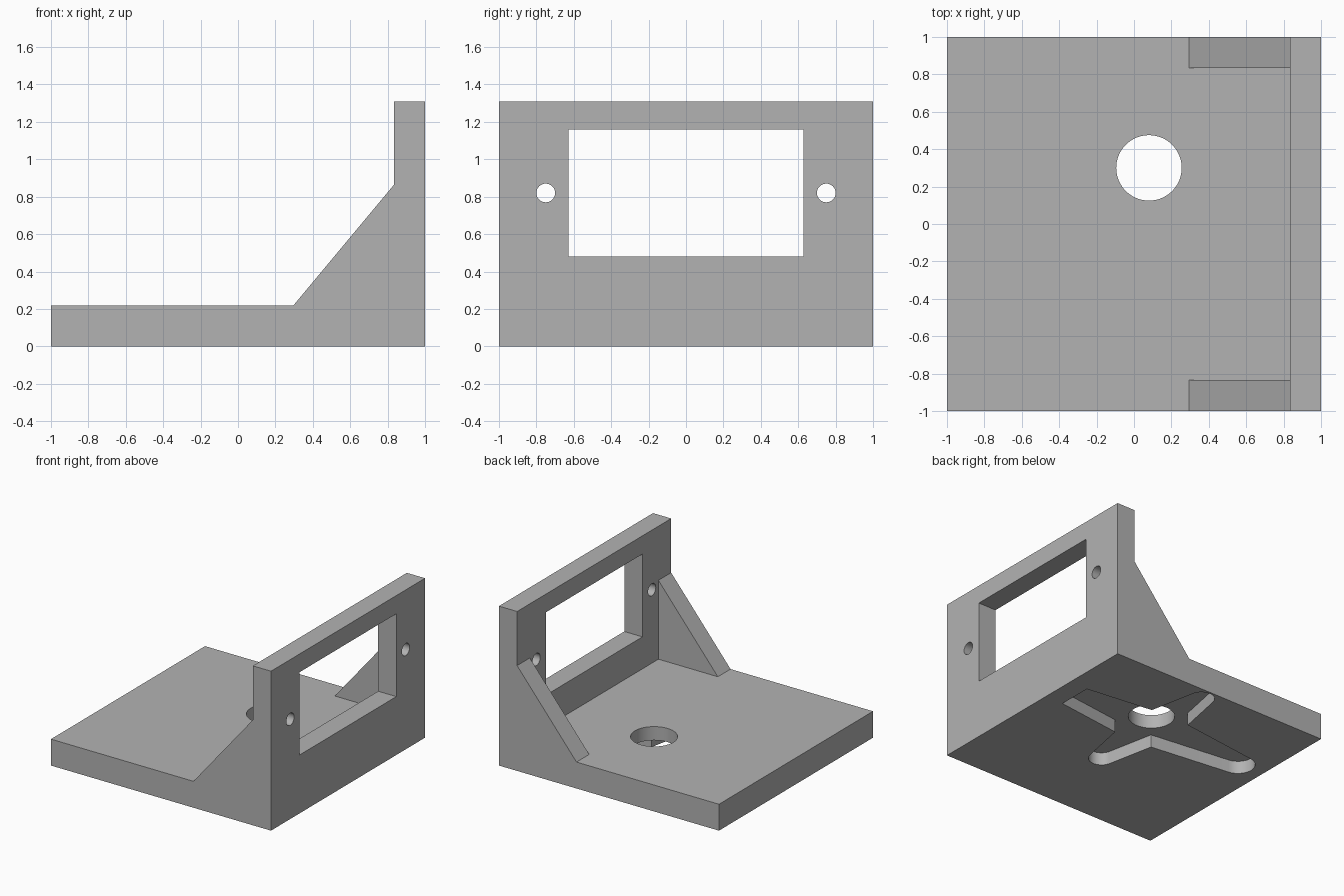
import bpy, bmesh
from math import pi, cos, sin, radians
from mathutils import Vector

cube = bpy.data.objects.get("Cube")
if cube:
    bpy.data.objects.remove(cube)

GREY = (0.45, 0.45, 0.45, 1)
grey = bpy.data.materials.new("plain grey")
grey.use_nodes = True
grey.diffuse_color = GREY
grey.node_tree.nodes["Principled BSDF"].inputs["Base Color"].default_value = GREY

PLATE, WALL, TOP = 0.217, 0.835, 1.31   # plate top, wall inner face, wall top
HUB = Vector((0.08, 0.30))              # centre of the round hole and recess


def prism(name, outline, axis, lo, hi):
    """Extrude a 2D outline along an axis; the outline uses the other two in order."""
    def place(p, d):
        c = list(p)
        c.insert("xyz".index(axis), d)
        return c
    bm = bmesh.new()
    face = bm.faces.new([bm.verts.new(place(p, lo)) for p in outline])
    ext = bmesh.ops.extrude_face_region(bm, geom=[face])
    verts = [v for v in ext["geom"] if isinstance(v, bmesh.types.BMVert)]
    bmesh.ops.translate(bm, verts=verts, vec=place((0, 0), hi - lo))
    bmesh.ops.recalc_face_normals(bm, faces=bm.faces[:])
    mesh = bpy.data.meshes.new(name)
    bm.to_mesh(mesh)
    bm.free()
    mesh.materials.append(grey)
    obj = bpy.data.objects.new(name, mesh)
    bpy.context.collection.objects.link(obj)
    return obj


def arc(centre, radius, start, end, steps):
    return [(centre[0] + radius * cos(start + (end - start) * i / steps),
             centre[1] + radius * sin(start + (end - start) * i / steps))
            for i in range(steps + 1)]


def circle(centre, radius, steps=48):
    return arc(centre, radius, 0, 2 * pi, steps)[:-1]


def rect(x0, y0, x1, y1):
    return [(x0, y0), (x1, y0), (x1, y1), (x0, y1)]


def combine(target, tool, operation):
    """Apply a boolean and remove the tool object."""
    tool.hide_render = True
    mod = target.modifiers.new("combine", "BOOLEAN")
    mod.operation, mod.solver, mod.object = operation, "EXACT", tool
    bpy.ops.object.select_all(action="DESELECT")
    bpy.context.view_layer.objects.active = target
    target.select_set(True)
    bpy.ops.object.modifier_apply(modifier=mod.name)
    bpy.data.objects.remove(tool)


# L-shaped bracket: base plate and upright wall
bracket = prism("bracket", [(-1, 0), (1, 0), (1, TOP), (WALL, TOP),
                            (WALL, PLATE), (-1, PLATE)], "y", -1, 1)

# Sloping side gussets, slightly sunk into plate and wall for a clean join
for side in (-1, 1):
    lo, hi = sorted((side * WALL, side))
    sunk = 0.05
    gusset = prism("gusset", [(0.295, PLATE), (WALL, 0.865), (WALL + sunk, 0.865 - sunk),
                              (WALL + sunk, PLATE - sunk), (0.295 + sunk, PLATE - sunk)],
                   "y", lo, hi)
    combine(bracket, gusset, "UNION")

# Window and screw holes through the wall
combine(bracket, prism("window_cutter", rect(-0.627, 0.48, 0.627, 1.16), "x", 0.7, 1.2),
        "DIFFERENCE")
for side in (-1, 1):
    screw = prism("screw_cutter", circle((side * 0.75, 0.82), 0.05, 32), "x", 0.7, 1.2)
    combine(bracket, screw, "DIFFERENCE")

# Four-armed recess with rounded ends under the plate, cut off at the wall
outline = []
for angle, reach, radius in ((0, 0.85, 0.13), (90, 0.585, 0.1),
                             (180, 0.85, 0.13), (270, 0.585, 0.1)):
    a = radians(angle)
    tip = HUB + Vector((cos(a), sin(a))) * reach
    outline += arc(tip, radius, a - pi / 2 + 0.12, a + pi / 2 - 0.12, 16)
    corner = a + pi / 4
    outline.append((HUB.x + 0.176 * (1 if cos(corner) > 0 else -1),
                    HUB.y + 0.215 * (1 if sin(corner) > 0 else -1)))
recess = prism("recess_cutter", outline, "z", -0.1, 0.105)
combine(recess, prism("recess_limit", rect(WALL, -1, 1.5, 1), "z", -0.3, 0.3), "DIFFERENCE")
combine(bracket, recess, "DIFFERENCE")

# Round hole through the plate
combine(bracket, prism("hole_cutter", circle(HUB, 0.175, 64), "z", -0.1, 0.4), "DIFFERENCE")

bracket.select_set(True)
bpy.context.view_layer.objects.active = bracket
bpy.ops.object.shade_smooth_by_angle(angle=radians(30))
